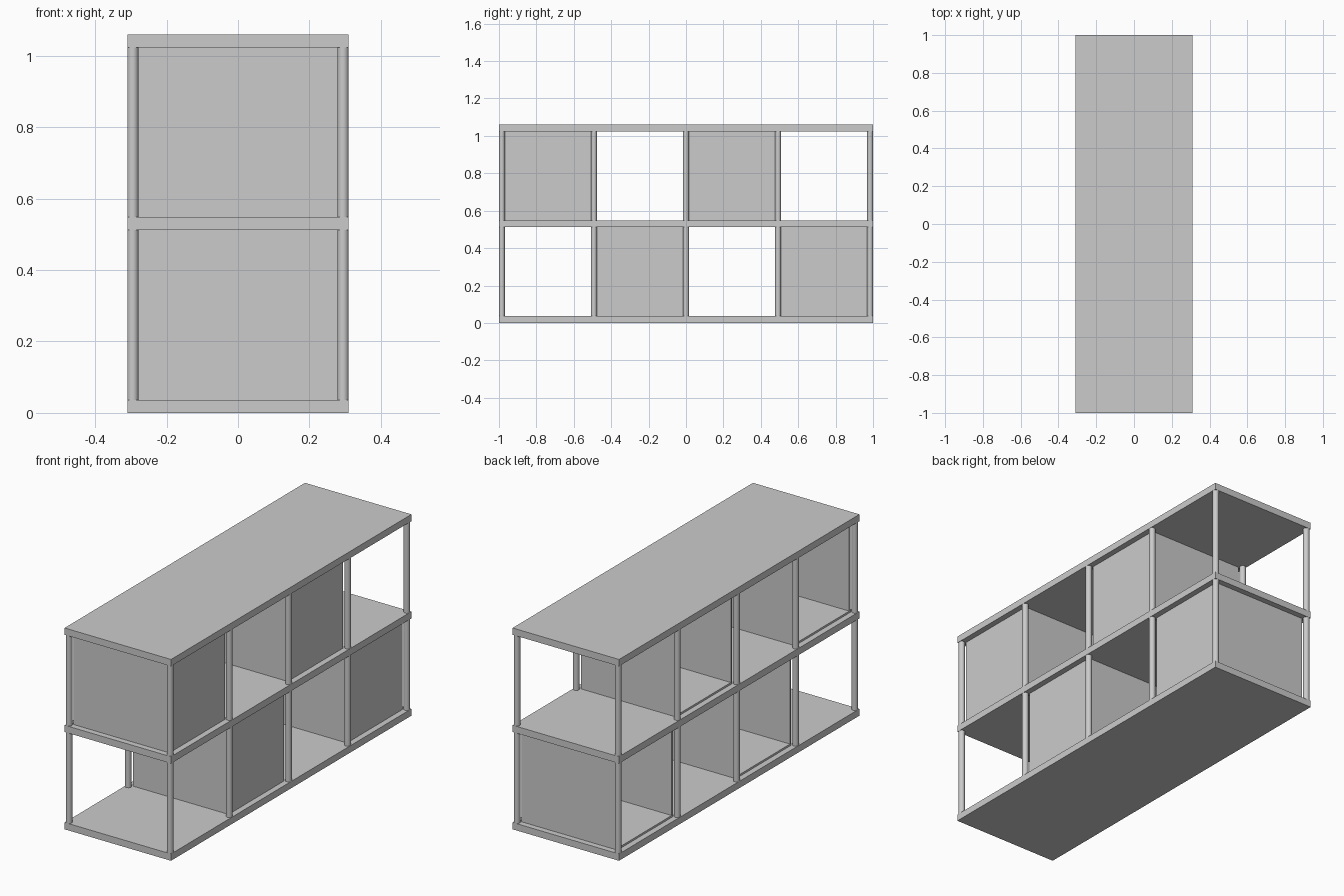
import bpy, bmesh

if "Cube" in bpy.data.objects:
    bpy.data.objects.remove(bpy.data.objects["Cube"])

HX, HY, R = 0.31, 1.0, 0.0155           # half width, half length, post radius
BOARDS = [(0.0, 0.036), (0.512, 0.548), (1.024, 1.06)]
POST_X = HX - R
POST_Y = [(-1 + i * 0.5) * (HY - R) for i in range(5)]
T = 0.01                                # box wall thickness


def block(bm, x0, x1, y0, y1, z0, z1):
    verts = bmesh.ops.create_cube(bm, size=1)["verts"]
    for v in verts:
        v.co.x = x0 if v.co.x < 0 else x1
        v.co.y = y0 if v.co.y < 0 else y1
        v.co.z = z0 if v.co.z < 0 else z1


def finish(bm, name):
    me = bpy.data.meshes.new(name)
    bm.to_mesh(me)
    bm.free()
    ob = bpy.data.objects.new(name, me)
    bpy.context.collection.objects.link(ob)
    return ob


# Three horizontal boards
for name, (z0, z1) in zip(("bottom_board", "middle_board", "top_board"), BOARDS):
    bm = bmesh.new()
    block(bm, -HX, HX, -HY, HY, z0, z1)
    finish(bm, name)

for level, label in enumerate(("lower", "upper")):
    z0, z1 = BOARDS[level][1], BOARDS[level + 1][0]

    # Round posts along both long sides
    for side, x in (("left", -POST_X), ("right", POST_X)):
        for i, y in enumerate(POST_Y):
            bpy.ops.mesh.primitive_cylinder_add(
                vertices=24, radius=R, depth=z1 - z0, location=(x, y, (z0 + z1) / 2))
            bpy.context.object.name = f"{label}_{side}_post_{i + 1}"
            bpy.ops.object.shade_smooth_by_angle()

    # Box inserts in a checkerboard, open to the left
    for i in range(4):
        if (i + level) % 2 == 0:
            continue
        x0, x1 = -POST_X + R, POST_X - R
        y0, y1 = POST_Y[i] + R, POST_Y[i + 1] - R
        bm = bmesh.new()
        block(bm, x1 - T, x1, y0, y1, z0, z1)                  # closed right side
        block(bm, x0, x1 - T, y0, y0 + T, z0, z1)              # walls
        block(bm, x0, x1 - T, y1 - T, y1, z0, z1)
        block(bm, x0, x1 - T, y0 + T, y1 - T, z0, z0 + T)      # floor and ceiling
        block(bm, x0, x1 - T, y0 + T, y1 - T, z1 - T, z1)
        finish(bm, f"{label}_box_insert_{i + 1}")
